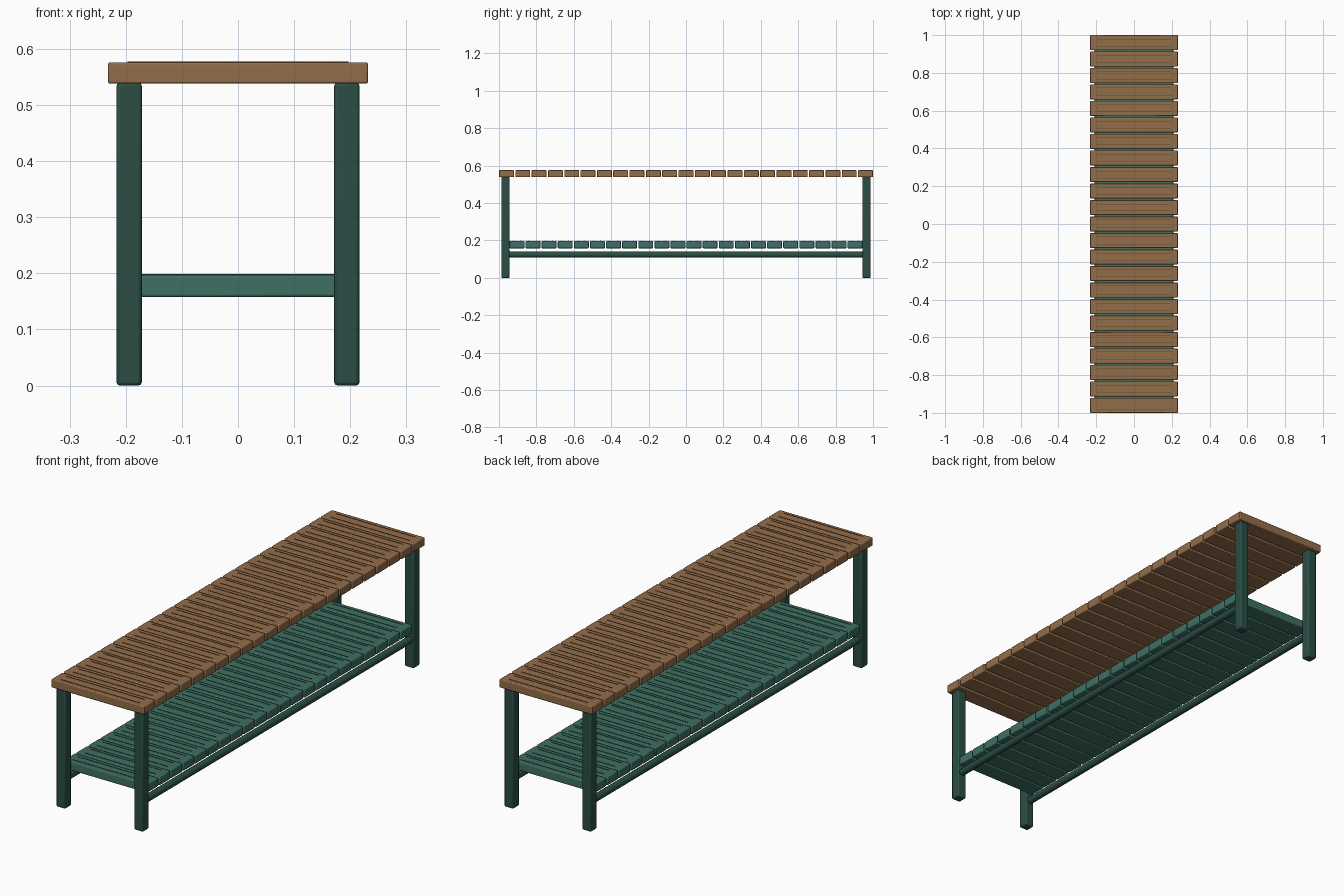
import bpy
import random

if "Cube" in bpy.data.objects:
    bpy.data.objects.remove(bpy.data.objects["Cube"])

random.seed(4)


def material(name, color):
    m = bpy.data.materials.new(name)
    m.diffuse_color = (*color, 1)
    m.use_nodes = True
    m.node_tree.nodes["Principled BSDF"].inputs["Base Color"].default_value = m.diffuse_color
    return m


wood = material("brown_wood", (0.29, 0.155, 0.068))
wood_dark = material("brown_grain", (0.13, 0.065, 0.03))
green = material("green_wood", (0.05, 0.16, 0.125))
green_dark = material("dark_green_wood", (0.024, 0.075, 0.06))


def finish(obj, name, mat, bevel=0):
    obj.name = name
    obj.data.materials.append(mat)
    if bevel:
        mod = obj.modifiers.new("soft_edges", "BEVEL")
        mod.width = bevel
        mod.segments = 2
    bpy.ops.object.shade_smooth_by_angle()
    return obj


def box(name, center, size, mat, bevel=0):
    bpy.ops.mesh.primitive_cube_add(size=1, location=center)
    obj = bpy.context.object
    obj.scale = size
    bpy.ops.object.transform_apply(location=False, rotation=False, scale=True)
    return finish(obj, name, mat, bevel)


def slat_row(name, count, half_length, half_width, z_low, z_high, mat, grain_mat):
    """Cross slats with two fine raised grain lines each."""
    width = 0.08
    pitch = (2 * half_length - width) / (count - 1)
    for i in range(count):
        y = -half_length + width / 2 + i * pitch
        box(f"{name}_slat_{i + 1}", (0, y, (z_low + z_high) / 2),
            (2 * half_width, width, z_high - z_low), mat, 0.004)
        for j, offset in enumerate((-0.02, 0.02)):
            box(f"{name}_grain_{i + 1}_{j + 1}",
                (0, y + offset + random.uniform(-0.003, 0.003), z_high),
                (1.7 * half_width, 0.0025, 0.003), grain_mat)


# Seat and lower shelf
slat_row("seat", 23, 1.0, 0.232, 0.538, 0.576, wood, wood_dark)
slat_row("shelf", 22, 0.944, 0.208, 0.158, 0.197, green, green_dark)

for side, sx in (("left", -1), ("right", 1)):
    # Corner legs
    for end, sy in (("front", -1), ("back", 1)):
        box(f"{end}_{side}_leg", (sx * 0.194, sy * 0.965, 0.27),
            (0.045, 0.045, 0.54), green_dark, 0.006)
    # Long round rail under the shelf
    bpy.ops.mesh.primitive_cylinder_add(vertices=16, radius=0.016, depth=1.9,
                                        location=(sx * 0.194, 0, 0.124),
                                        rotation=(1.5707963, 0, 0))
    finish(bpy.context.object, f"{side}_rail", green_dark)
